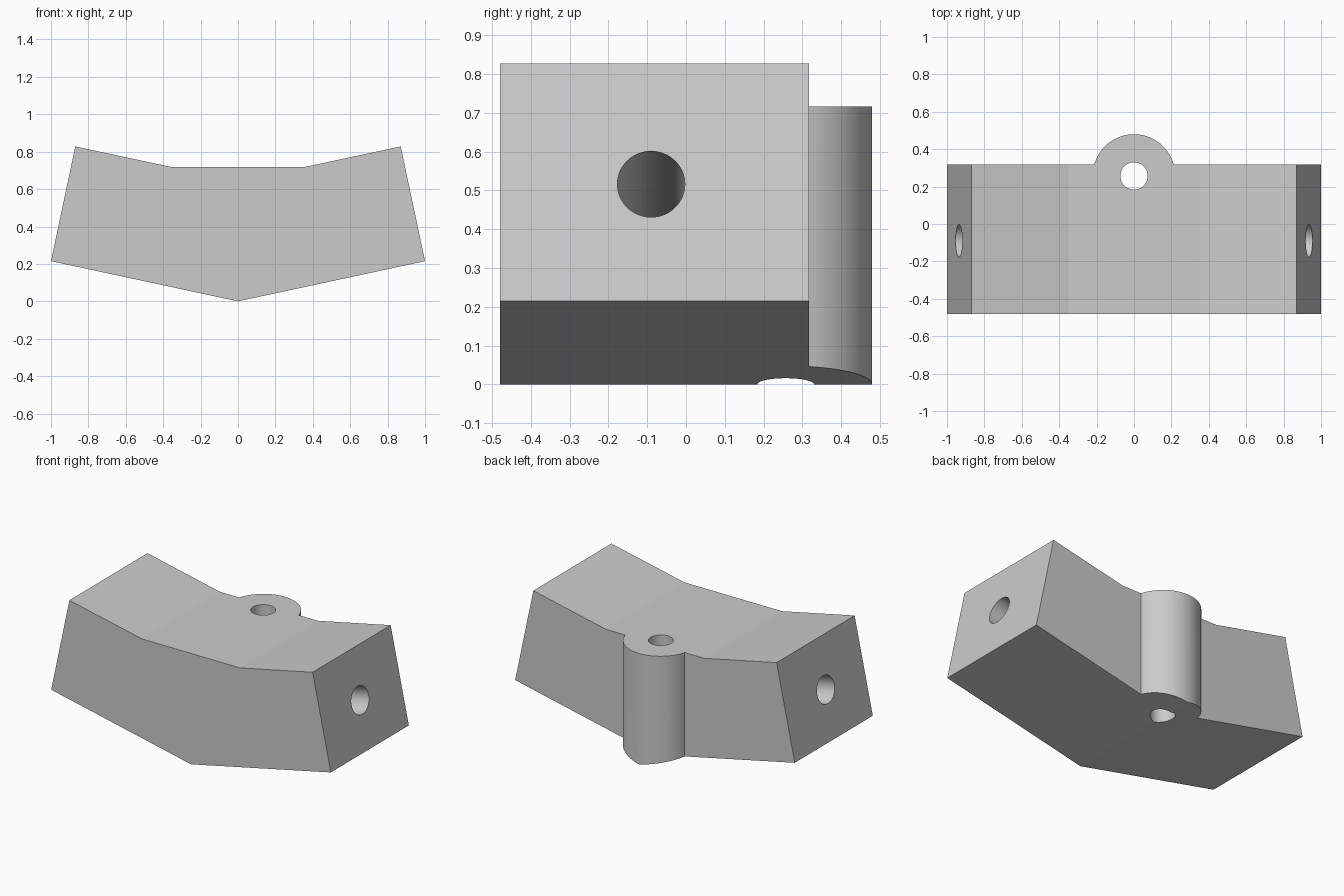
import bpy
import math
from mathutils import Vector

if "Cube" in bpy.data.objects:
    bpy.data.objects.remove(bpy.data.objects["Cube"], do_unlink=True)

grey = bpy.data.materials.new("light grey")
grey.use_nodes = True
colour = (0.6, 0.6, 0.6, 1)
grey.diffuse_color = colour
grey.node_tree.nodes["Principled BSDF"].inputs["Base Color"].default_value = colour


def prism(name, outline, offset):
    """Solid made by sweeping a 3D outline along an offset."""
    n = len(outline)
    a = [Vector(p) for p in outline]
    verts = a + [p + Vector(offset) for p in a]
    faces = [list(range(n))[::-1], list(range(n, 2 * n))]
    faces += [[i, (i + 1) % n, (i + 1) % n + n, i + n] for i in range(n)]
    mesh = bpy.data.meshes.new(name)
    mesh.from_pydata(verts, [], faces)
    mesh.materials.append(grey)
    obj = bpy.data.objects.new(name, mesh)
    bpy.context.collection.objects.link(obj)
    bpy.context.view_layer.objects.active = obj
    bpy.ops.object.select_all(action='DESELECT')
    obj.select_set(True)
    bpy.ops.object.mode_set(mode='EDIT')
    bpy.ops.mesh.select_all(action='SELECT')
    bpy.ops.mesh.normals_make_consistent(inside=False)
    bpy.ops.object.mode_set(mode='OBJECT')
    return obj


def drill(name, start, end, radius):
    """Cylinder cutter between two points."""
    start, end = Vector(start), Vector(end)
    axis = end - start
    bpy.ops.mesh.primitive_cylinder_add(vertices=64, radius=radius, depth=axis.length,
                                        location=(start + end) / 2)
    obj = bpy.context.object
    obj.name = name
    obj.rotation_euler = axis.to_track_quat('Z', 'Y').to_euler()
    obj.data.materials.append(grey)
    return obj


def combine(target, tool, operation):
    tool.hide_render = True
    mod = target.modifiers.new(operation, 'BOOLEAN')
    mod.operation = operation
    mod.solver = 'EXACT'
    mod.object = tool
    bpy.context.view_layer.objects.active = target
    bpy.ops.object.modifier_apply(modifier=mod.name)
    bpy.data.objects.remove(tool, do_unlink=True)


# Bent bar: front profile swept front to back
half = [(1, 0.215), (0.87, 0.828), (0.35, 0.717)]
profile = [(0, 0)] + half + [(-x, z) for x, z in reversed(half)]
block = prism("angled_block", [(x, -0.6, z) for x, z in profile], (0, 1.2, 0))

# Plan outline: straight sides with a round boss on the back
boss_y, boss_r, back = 0.26, 0.22, 0.317
a0 = math.asin((back - boss_y) / boss_r)
arc = [a0 + (math.pi - 2 * a0) * i / 32 for i in range(33)]
plan = [(-1.2, -0.48), (1.2, -0.48), (1.2, back)]
plan += [(boss_r * math.cos(a), boss_y + boss_r * math.sin(a)) for a in arc]
plan += [(-1.2, back)]
combine(block, prism("plan_cutter", [(x, y, -0.2) for x, y in plan], (0, 0, 1.4)), 'INTERSECT')

# Vertical hole through the boss
combine(block, drill("boss_drill", (0, boss_y - 0.003, -0.3), (0, boss_y - 0.003, 1.2), 0.073),
        'DIFFERENCE')

# Sloping bores square to each end, meeting in the middle
slope = 0.212
for side in (1, -1):
    outer = (side * 1.2, -0.09, 0.516 + 0.265 * slope)
    inner = (-side * 0.01, -0.09, 0.516 - 0.945 * slope)
    combine(block, drill("end_drill", outer, inner, 0.087), 'DIFFERENCE')

bpy.ops.object.select_all(action='DESELECT')
block.select_set(True)
bpy.context.view_layer.objects.active = block
bpy.ops.object.shade_smooth_by_angle(angle=math.radians(10))
